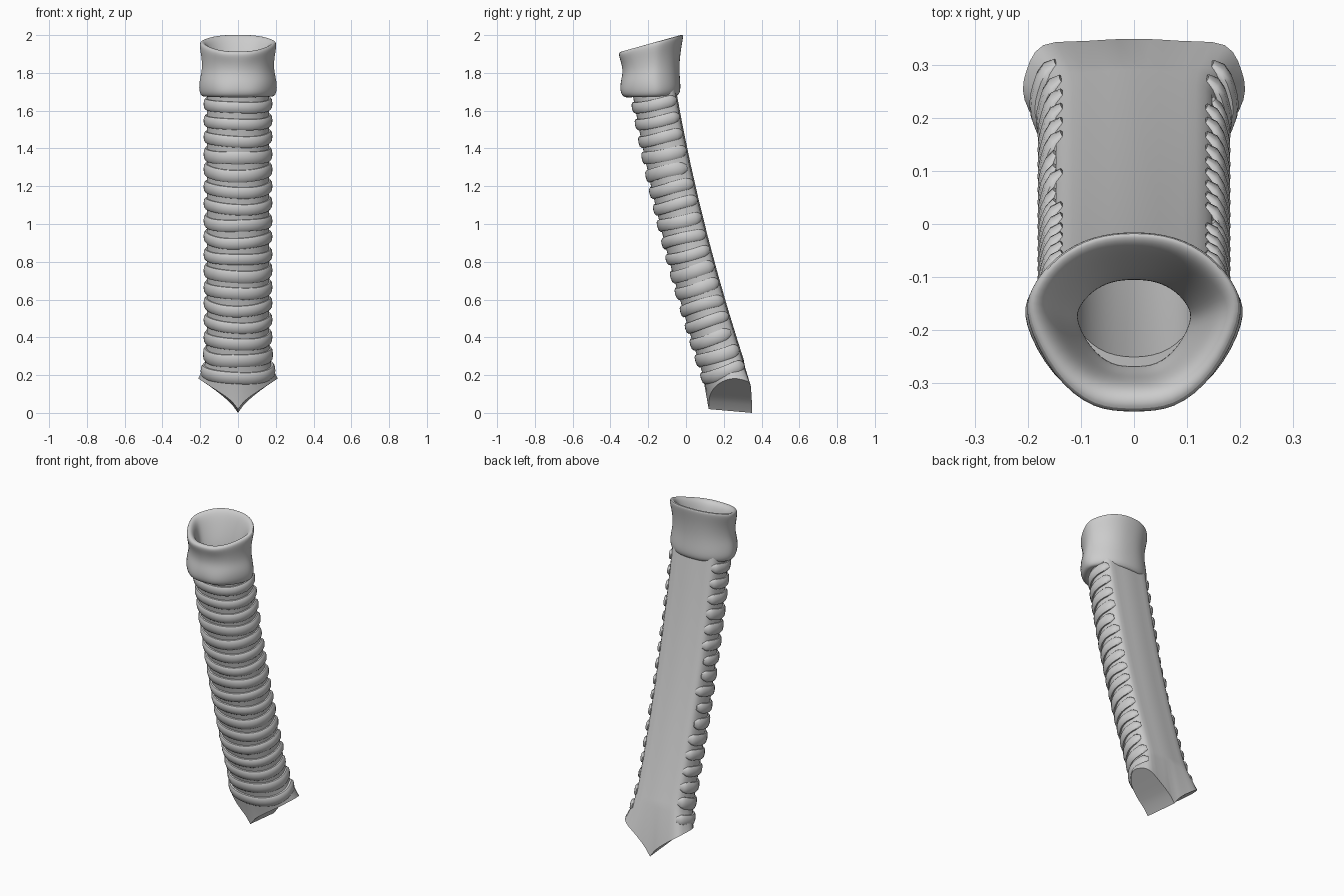
import bpy, bmesh, math, random
from mathutils import Vector

if "Cube" in bpy.data.objects:
    bpy.data.objects.remove(bpy.data.objects["Cube"])
random.seed(4)


def closed(half):
    """Mirror a half outline (front centre -> back centre) into a closed loop."""
    return half + [(-x, y) for x, y in reversed(half[1:-1])]


def smooth_loop(pts, k):
    """Closed Catmull-Rom through 2D points, k samples per segment."""
    out, n = [], len(pts)
    P = [Vector(p) for p in pts]
    for i in range(n):
        a, b, c, d = P[i - 1], P[i], P[(i + 1) % n], P[(i + 2) % n]
        for j in range(k):
            t = j / k
            out.append(0.5 * (2 * b + (c - a) * t + (2 * a - 5 * b + 4 * c - d) * t * t
                              + (3 * b - a - 3 * c + d) * t ** 3))
    return out


def loft(bm, sections, wrap=False):
    rows = [[bm.verts.new(p) for p in s] for s in sections]
    n = len(rows[0])
    for i in range(len(rows) - (0 if wrap else 1)):
        a, b = rows[i], rows[(i + 1) % len(rows)]
        for j in range(n):
            bm.faces.new((a[j], a[(j + 1) % n], b[(j + 1) % n], b[j]))
    return rows


def finish(bm, name, subsurf=0, angle=40):
    bmesh.ops.recalc_face_normals(bm, faces=bm.faces[:])
    me = bpy.data.meshes.new(name)
    bm.to_mesh(me)
    bm.free()
    ob = bpy.data.objects.new(name, me)
    bpy.context.collection.objects.link(ob)
    if subsurf:
        m = ob.modifiers.new("smooth", 'SUBSURF')
        m.levels = m.render_levels = subsurf
    bpy.ops.object.select_all(action='DESELECT')
    ob.select_set(True)
    bpy.context.view_layer.objects.active = ob
    bpy.ops.object.shade_smooth_by_angle(angle=math.radians(angle))
    return ob


# curved centre line of the windpipe and its local frame
def centre_y(z):
    return -0.02 - 0.248 * (z - 1) + 0.052 * (z - 1) ** 2


def place(z, x, v, up=0.0):
    t = math.atan(0.248 - 0.104 * (z - 1))
    return Vector((x, centre_y(z) + v * math.cos(t) - up * math.sin(t),
                   z + v * math.sin(t) + up * math.cos(t)))


def flare(z):
    return 1 + 0.10 * max(0, min(1, (0.33 - z) / 0.13))


# D-shaped cross-section: round front, flat back
HALF = [(0, -.115), (.075, -.102), (.132, -.062), (.163, 0),
        (.160, .055), (.135, .103), (.07, .111), (0, .115)]
K = 3
D = smooth_loop(closed(HALF), K)
N = len(D)
H = K * (len(HALF) - 1)

# hollow tube with the V-shaped fork at the bottom
bm = bmesh.new()
inner = [[place(z, p.x * .7, p.y * .72) for p in D] for z in (.3, .7, 1.1, 1.4, 1.71)]
outer = [[place(z, p.x * flare(z), p.y) for p in D]
         for z in (1.71, 1.5, 1.3, 1.1, .9, .7, .5, .36, .29, .25)]
fork = []
for p in D:
    x = p.x * 1.27
    z = 0.18 * (abs(x) / 0.207) ** 0.75
    front = max(0, -p.y / .115)
    fork.append(Vector((x, 0.235 + p.y, z + .02 * front ** 4 * (1 - abs(x) / .21))))
rows = loft(bm, inner + outer + [fork])
bm.faces.new(rows[0])
end = rows[-1]
for i in range(H // 2):
    q = (i, i + 1, H - i - 1, H - i)
    bm.faces.new([end[k] for k in q])
    bm.faces.new([end[-k % N] for k in q])
finish(bm, "windpipe_tube")

# C-shaped cartilage rings, open at the back
SEC = 10
for r in range(17):
    zc = 1.635 - r * 0.0885
    bm = bmesh.new()
    lo, hi = -15 + random.choice((0, 0, 1)), 15 - random.choice((0, 0, 1))
    half_h = random.uniform(.030, .035)
    phase = random.uniform(0, 6)
    secs = []
    for i in range(lo, hi + 1):
        p = D[i % N]
        tan = D[(i + 1) % N] - D[(i - 1) % N]
        nrm = Vector((tan.y, -tan.x)).normalized()
        e = min(i - lo, hi - i)
        s = (.45, .85)[e] if e < 2 else 1
        wob = .004 * math.sin(i * .35 + phase)
        row = []
        for k in range(SEC):
            a = 2 * math.pi * k / SEC
            c, sn = math.cos(a), math.sin(a)
            off = .017 * s * math.copysign(abs(c) ** .7, c)
            up = half_h * s * math.copysign(abs(sn) ** .8, sn) + wob
            q = p + nrm * off
            row.append(place(zc, q.x * flare(zc), q.y, up))
        secs.append(row)
    rows = loft(bm, secs)
    bm.faces.new(rows[0])
    bm.faces.new(rows[-1])
    finish(bm, "cartilage_ring_%02d" % (r + 1), angle=50)

# collar cartilage at the top: outline layers (half width, y front, y back, z front, z back)
OUT = [(0, -1), (.36, -.99), (.72, -.62), (.98, .05), (.93, .36), (.70, .74), (.36, .96), (0, 1)]
LAYERS = [
    (.180, -.300, -.062, 1.668, 1.675), (.203, -.335, -.035, 1.672, 1.682),
    (.215, -.350, -.026, 1.705, 1.715), (.211, -.350, -.030, 1.755, 1.765),
    (.196, -.338, -.034, 1.800, 1.830), (.199, -.345, -.028, 1.850, 1.910),
    (.212, -.358, -.014, 1.893, 1.980), (.206, -.352, -.012, 1.912, 2.006),
    (.186, -.328, -.034, 1.916, 2.000), (.164, -.305, -.055, 1.895, 1.965),
    (.142, -.292, -.085, 1.840, 1.880), (.120, -.285, -.105, 1.770, 1.800),
    (.108, -.272, -.105, 1.715, 1.745), (.112, -.265, -.095, 1.680, 1.700),
]
loop = closed(OUT)
bm = bmesh.new()
secs = []
for w, yf, yb, zf, zb in LAYERS:
    row = []
    for x, y in loop:
        t = (y + 1) / 2
        dent = .012 * math.sin(abs(x) * 5) * (1 - t) if 1.75 < zf < 1.86 and w > .17 else 0
        row.append(Vector((x * w * 1.02, yf + (yb - yf) * t + dent, zf + (zb - zf) * t)))
    secs.append(row)
loft(bm, secs, wrap=True)
finish(bm, "collar_cartilage", subsurf=2, angle=60)
